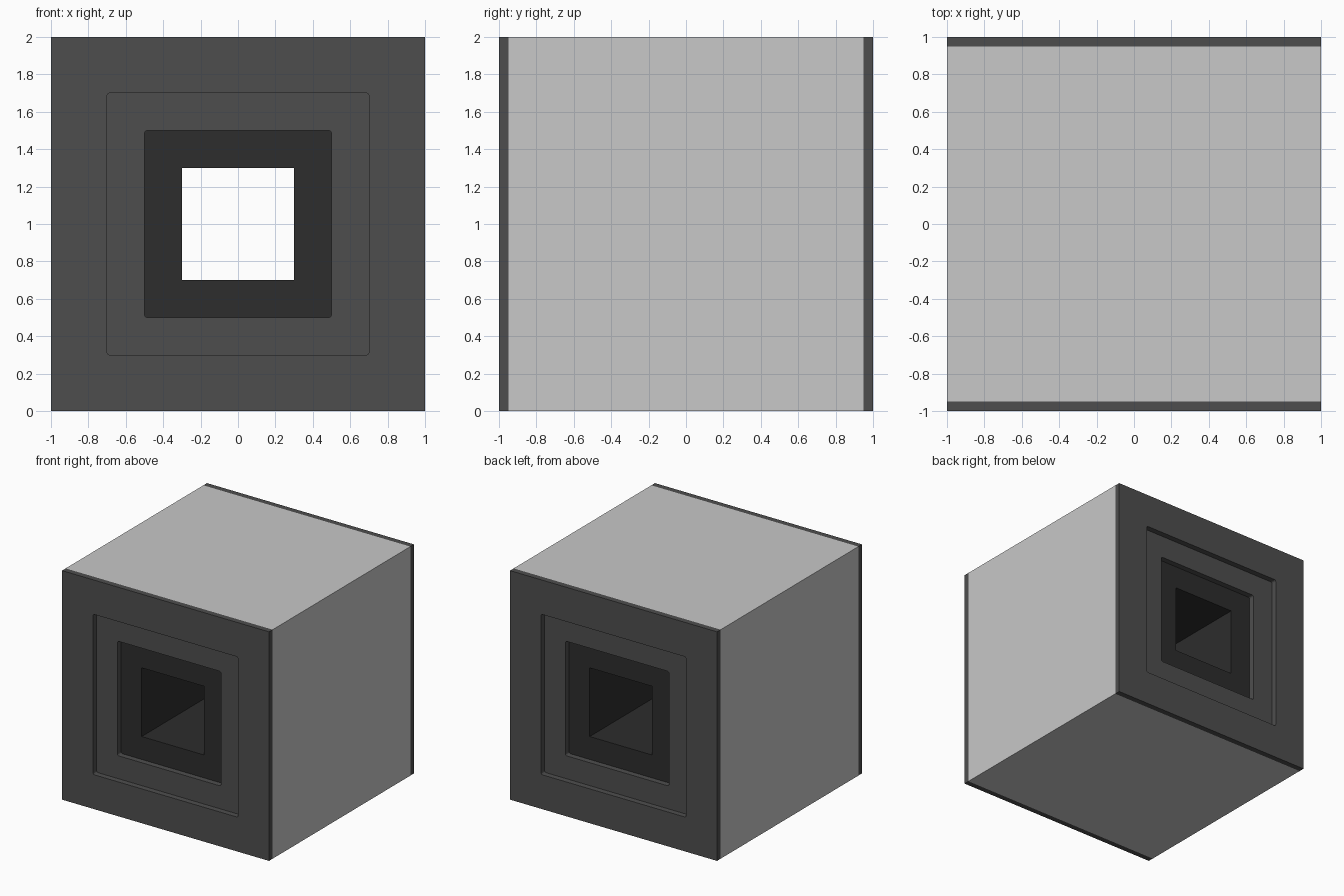
import bpy, bmesh, math

if "Cube" in bpy.data.objects:
    bpy.data.objects.remove(bpy.data.objects["Cube"])


def material(name, v):
    m = bpy.data.materials.new(name)
    m.diffuse_color = (v, v, v, 1)
    m.use_nodes = True
    m.node_tree.nodes["Principled BSDF"].inputs["Base Color"].default_value = m.diffuse_color
    return m


LIGHT = material("light grey", 0.578)
DARK = material("dark grey", 0.076)
BLACK = material("near black", 0.026)


def square(half, radius, steps=3):
    """Square outline in x/z round z = 1, with rounded corners."""
    pts = []
    for c in range(4):
        a0 = c * math.pi / 2
        sx = 1 if c in (0, 3) else -1
        sz = 1 if c in (0, 1) else -1
        for i in range(steps + 1):
            a = a0 + i / steps * math.pi / 2
            pts.append((sx * (half - radius) + radius * math.cos(a),
                        1 + sz * (half - radius) + radius * math.sin(a)))
    return pts


def square_tube(name, outer, inner, y0, y1, mat, radius=0.0):
    """Square block along y with a square hole through it."""
    bm = bmesh.new()
    loops = [[bm.verts.new((x, y, z)) for x, z in square(h, r)]
             for h, r, y in ((outer, 0, y0), (outer, 0, y1),
                             (inner, radius, y1), (inner, radius, y0))]
    n = len(loops[0])
    for k in range(4):
        a, b = loops[k], loops[(k + 1) % 4]
        for i in range(n):
            j = (i + 1) % n
            bm.faces.new((a[i], a[j], b[j], b[i]))
    bmesh.ops.remove_doubles(bm, verts=bm.verts[:], dist=1e-5)
    bmesh.ops.recalc_face_normals(bm, faces=bm.faces[:])
    me = bpy.data.meshes.new(name)
    bm.to_mesh(me)
    bm.free()
    me.materials.append(mat)
    ob = bpy.data.objects.new(name, me)
    bpy.context.collection.objects.link(ob)
    return ob


# Light outer shell and the dark tunnel lining
square_tube("body_shell", 1.0, 0.7, -0.95, 0.95, LIGHT)
square_tube("tunnel_lining", 0.7, 0.3, -0.9, 0.9, BLACK)

# Outer frame and recessed step at each open end
for side, s in (("front", -1), ("back", 1)):
    square_tube(side + "_frame", 1.0, 0.7, *sorted((s * 0.95, s)), DARK, 0.015)
    square_tube(side + "_step", 0.7, 0.5, *sorted((s * 0.9, s * 0.95)), DARK, 0.015)
